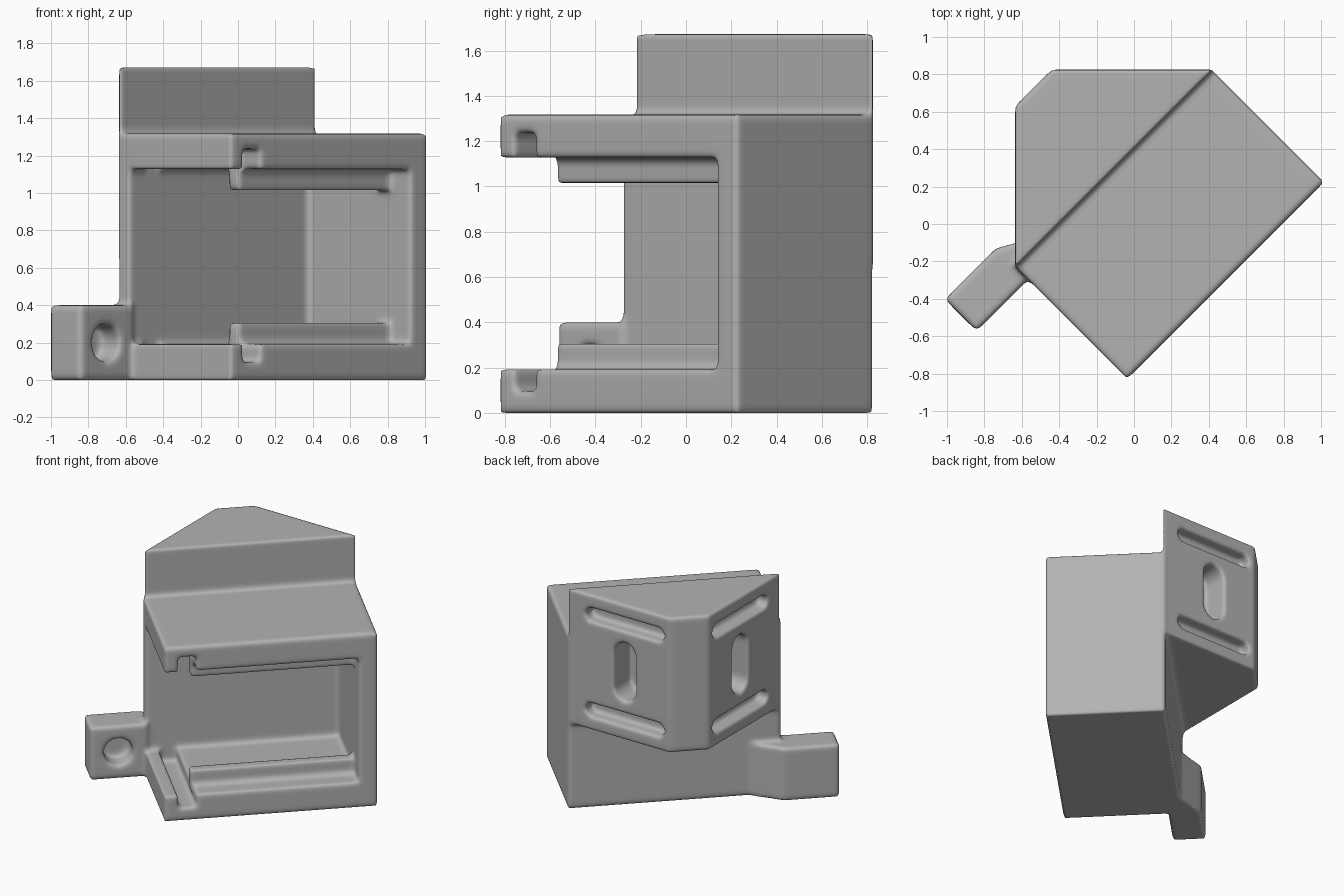
import bpy, bmesh, math
from mathutils import Matrix, Vector

if "Cube" in bpy.data.objects:
    bpy.data.objects.remove(bpy.data.objects["Cube"], do_unlink=True)

# The housing is built square to its own axes, then turned by TURN about z.
TURN = math.radians(45)
TO_LOCAL = Matrix.Rotation(-TURN, 4, 'Z')


def prism(name, points, low, high, matrix=Matrix()):
    """Extrude a flat outline along z, then place it with a matrix."""
    bm = bmesh.new()
    face = bm.faces.new([bm.verts.new((x, y, low)) for x, y in points])
    top = bmesh.ops.extrude_face_region(bm, geom=[face])["geom"]
    verts = [g for g in top if isinstance(g, bmesh.types.BMVert)]
    bmesh.ops.translate(bm, vec=(0, 0, high - low), verts=verts)
    bmesh.ops.transform(bm, matrix=matrix, verts=bm.verts)
    bmesh.ops.recalc_face_normals(bm, faces=bm.faces)
    mesh = bpy.data.meshes.new(name)
    bm.to_mesh(mesh)
    bm.free()
    obj = bpy.data.objects.new(name, mesh)
    bpy.context.collection.objects.link(obj)
    return obj


def block(name, x0, x1, y0, y1, z0, z1):
    return prism(name, [(x0, y0), (x1, y0), (x1, y1), (x0, y1)], z0, z1)


def capsule(width, height, steps=10):
    """Outline of a slot with round ends along its longer side."""
    r = min(width, height) / 2
    dx, dy = width / 2 - r, height / 2 - r
    points = []
    for i in range(4 * steps):
        a = math.tau * (i + 0.5) / (4 * steps)
        c, s = math.cos(a), math.sin(a)
        points.append((math.copysign(dx, c) + r * c, math.copysign(dy, s) + r * s))
    return points


def combine(body, part, operation):
    """Join or cut one part and bake the result."""
    mod = body.modifiers.new(part.name, 'BOOLEAN')
    mod.operation, mod.solver, mod.object = operation, 'EXACT', part
    bake(body)
    bpy.data.objects.remove(part, do_unlink=True)


def bake(obj):
    bpy.context.view_layer.update()
    graph = bpy.context.evaluated_depsgraph_get()
    mesh = bpy.data.meshes.new_from_object(obj.evaluated_get(graph))
    obj.modifiers.clear()
    obj.data = mesh


# Housing shell, open at the front and at one end
housing = block("mount_housing", -0.61, 0.877, -0.56, 0.30, 0, 1.318)
combine(housing, block("cavity", -0.9, 0.745, -0.9, 0.21, 0.192, 1.127), 'DIFFERENCE')
combine(housing, block("door_slot", -0.515, -0.39, -0.9, 0.21, 0.095, 1.235), 'DIFFERENCE')

# Retaining lips along floor and ceiling
for name, z0, z1 in (("lower_lip", 0.15, 0.305), ("upper_lip", 1.015, 1.2)):
    combine(housing, block(name, -0.405, 0.8, -0.41, -0.325, z0, z1), 'UNION')

# Corner wedge behind the housing
wedge = prism("corner_wedge", [(-0.635, -0.23), (0.42, 0.825), (-0.44, 0.825), (-0.635, 0.63)],
              0.65, 1.672, TO_LOCAL)
combine(housing, wedge, 'UNION')

# Strap slots in both outer wedge faces
back_face = Matrix.Translation((-0.06, 0.825, 0)) @ Matrix.Rotation(math.radians(90), 4, 'X')
axis_shift = 0.19
swap = Matrix(((0, -1, 0, axis_shift), (-1, 0, 0, axis_shift), (0, 0, 1, 0), (0, 0, 0, 1)))
for place in (back_face, swap @ back_face):
    for z, width, height, depth in ((1.52, 0.66, 0.1, 0.09), (0.80, 0.66, 0.1, 0.09),
                                    (1.16, 0.18, 0.44, 0.2)):
        cutter = prism("strap_slot", capsule(width, height), -0.1, depth,
                       TO_LOCAL @ place @ Matrix.Translation((0, z, 0)))
        combine(housing, cutter, 'DIFFERENCE')

# Side foot with a gusset and a blind screw hole
foot = prism("side_foot", [(-1.0, 0.19), (-0.6, 0.19), (-0.58, 0.25), (-0.37, 0.25),
                           (-0.37, 0.29), (-0.615, 0.43), (-1.0, 0.43)], 0, 0.4)
combine(housing, foot, 'UNION')
hole_place = Matrix.Translation((-0.8, 0.19, 0.2)) @ Matrix.Rotation(math.radians(90), 4, 'X')
combine(housing, prism("screw_hole", capsule(0.2, 0.2), -0.14, 0.1, hole_place), 'DIFFERENCE')

# Soften every edge and inner corner evenly
remesh = housing.modifiers.new("even_mesh", 'REMESH')
remesh.mode, remesh.voxel_size = 'VOXEL', 0.0145
soften = housing.modifiers.new("soft_edges", 'SMOOTH')
soften.factor, soften.iterations = 0.5, 8
thin = housing.modifiers.new("lighter_mesh", 'DECIMATE')
thin.ratio = 0.4
bake(housing)
housing.data.transform(Matrix.Rotation(TURN, 4, 'Z'))
housing.data.shade_smooth()

# Single grey plastic
grey = bpy.data.materials.new("grey_plastic")
grey.use_nodes = True
colour = (0.45, 0.45, 0.45, 1)
grey.diffuse_color = colour
grey.node_tree.nodes["Principled BSDF"].inputs["Base Color"].default_value = colour
housing.data.materials.clear()
housing.data.materials.append(grey)
